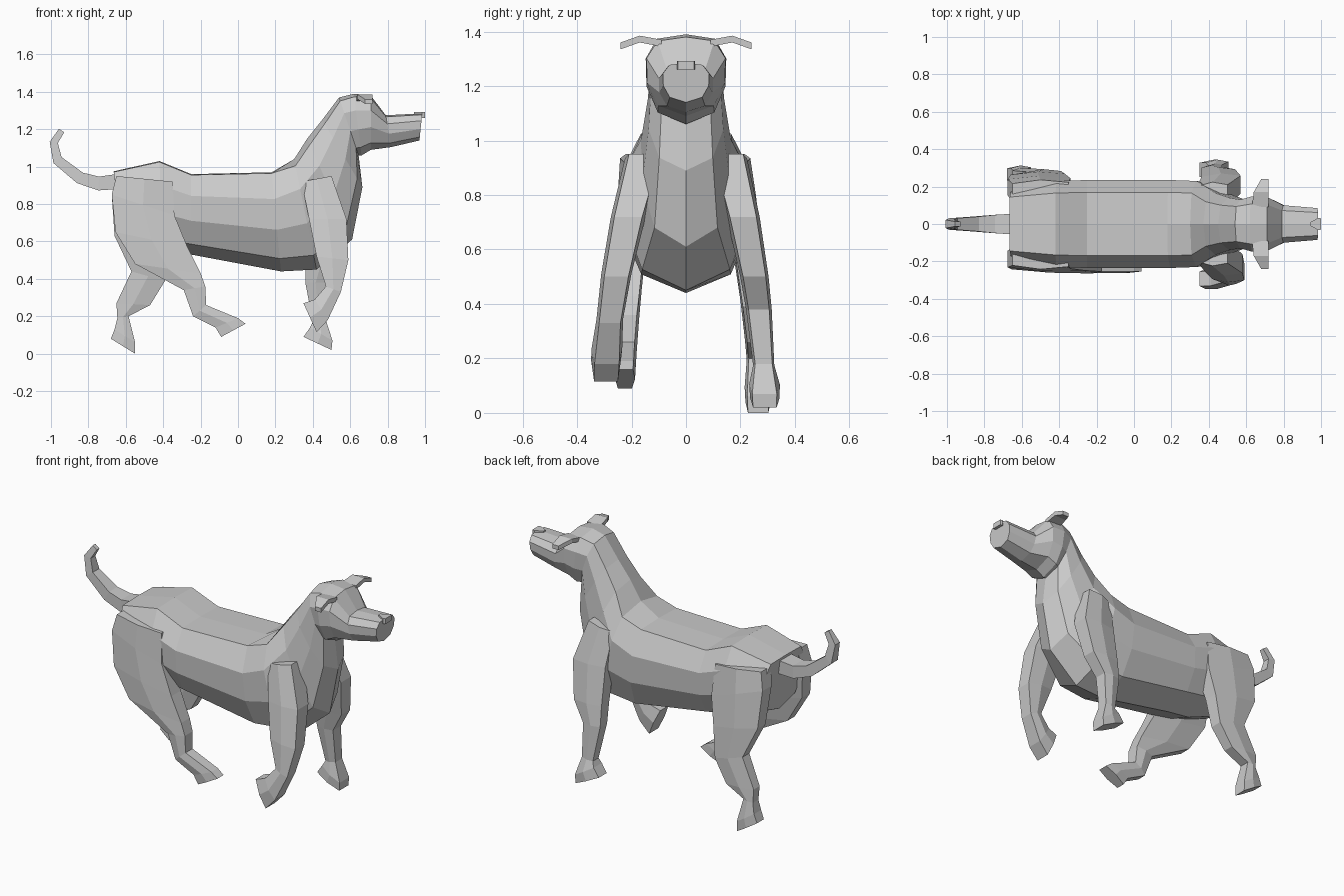
import bpy, bmesh
from mathutils import Vector

if "Cube" in bpy.data.objects:
    bpy.data.objects.remove(bpy.data.objects["Cube"])


def loft(name, rings):
    """Skin a list of equal-length point rings and cap both ends."""
    bm = bmesh.new()
    rows = [[bm.verts.new(p) for p in r] for r in rings]
    n = len(rows[0])
    for a, b in zip(rows, rows[1:]):
        for i in range(n):
            j = (i + 1) % n
            bm.faces.new((a[i], a[j], b[j], b[i]))
    bm.faces.new(rows[0])
    bm.faces.new(rows[-1][::-1])
    bmesh.ops.recalc_face_normals(bm, faces=bm.faces)
    me = bpy.data.meshes.new(name)
    bm.to_mesh(me)
    bm.free()
    ob = bpy.data.objects.new(name, me)
    bpy.context.collection.objects.link(ob)


def body_ring(xt, zt, xb, zb, w, f1):
    """Ten-sided section between a top and a bottom point; f1 lowers the back edge."""
    shape = ((0, 0), (f1, .72), (.27, 1), (.58, .98), (.87, .7), (1, 0))
    half = [(xt + (xb - xt) * f, w * k, zt + (zb - zt) * f) for f, k in shape]
    return half + [(x, -y, z) for x, y, z in half[-2:0:-1]]


def leg(name, side, out, lean, thick, paw, sections):
    """Six-sided limb: sections give back and front points, the stance
    widens and the limb thins towards the ground, the paw flares."""
    rings = []
    for i, (xb, zb, xf, zf) in enumerate(sections):
        xm, zm = (xb + xf) / 2, (zb + zf) / 2
        y = out - lean * zm * zm
        h = thick + .04 * zm + (paw if i >= len(sections) - 2 else 0)
        pts = ((xb, zb, .7), (xm, zm, 1), (xf, zf, .8))
        rings.append([(x, side * (y + h * k), z) for x, z, k in pts] +
                     [(x, side * (y - h * k), z) for x, z, k in pts[::-1]])
    loft(name, rings)


# Body, neck and head in one skin
torso = [(-.665, .975, -.62, .64, .20), (-.42, 1.03, -.40, .55, .23),
         (-.25, .96, -.25, .53, .235), (.18, .97, .23, .44, .235)]
neck = [(.30, 1.04, .42, .45, .23), (.37, 1.15, .61, .61, .165),
        (.45, 1.25, .665, .89, .14), (.54, 1.37, .645, 1.06, .13)]
head = [(.62, 1.39, .66, 1.06, .148), (.71, 1.38, .71, 1.09, .145),
        (.79, 1.275, .82, 1.105, .10), (.985, 1.285, .97, 1.14, .085)]
loft("body_and_head", [body_ring(*r, f) for part, f in
                       ((torso, .01), (neck, .06), (head, .05)) for r in part])

# Legs in mid-stride, each with its own pose
shoulder = (.34, .92, .50, .95)
hips = [(-.65, .95, -.35, .92), (-.675, .85, -.34, .74)]
leg("front_leg_near", -1, .30, .17, .035, .012, [
    shoulder, (.38, .72, .58, .72), (.42, .52, .59, .50),
    (.47, .36, .55, .33), (.41, .29, .48, .18), (.35, .27, .42, .115)])
leg("front_leg_far", 1, .29, .155, .032, .02, [
    shoulder, (.36, .72, .57, .72), (.36, .50, .54, .50), (.36, .38, .47, .38),
    (.40, .17, .47, .18), (.385, .14, .505, .07), (.35, .09, .50, .02)])
leg("hind_leg_near", -1, .225, .06, .032, 0, hips + [
    (-.655, .65, -.27, .57), (-.55, .48, -.20, .43), (-.29, .34, -.175, .36),
    (-.24, .20, -.17, .26), (-.12, .14, .00, .19), (-.09, .09, .04, .16)])
leg("hind_leg_far", 1, .265, .11, .03, .015, hips + [
    (-.66, .63, -.37, .57), (-.57, .44, -.39, .39), (-.65, .27, -.47, .26),
    (-.645, .19, -.585, .20), (-.66, .13, -.55, .06), (-.68, .08, -.55, .00)])

# Tail: square section swept along a path, tapering to the tip
path = [Vector(p) for p in ((-.60, .925), (-.745, .91), (-.845, .94),
                            (-.965, 1.035), (-.985, 1.13), (-.943, 1.193))]
rings = []
for i, p in enumerate(path):
    d = (path[min(i + 1, 5)] - path[max(i - 1, 0)]).normalized()
    t, w = .042 - .005 * i, .058 - .009 * i
    a, b = p + Vector((-d.y, d.x)) * t, p - Vector((-d.y, d.x)) * t
    rings.append([(a.x, -w, a.y), (a.x, w, a.y), (b.x, w, b.y), (b.x, -w, b.y)])
loft("tail", rings)

# Ears, folded outwards
for label, s in (("left", 1), ("right", -1)):
    loft(label + "_ear", [
        [(a, s * y, z), (.72, s * y, z), (.72, s * y, z + .025), (a, s * y, z + .025)]
        for a, y, z in ((.63, .09, 1.345), (.64, .17, 1.36), (.68, .24, 1.335))])

# Nose: small wedge, narrow at the back
loft("nose", [[(x, -w, 1.26), (x, w, 1.26), (x, w, 1.292), (x, -w, 1.292)]
              for x, w in ((.94, .008), (.985, .033), (1.0, .03))])
